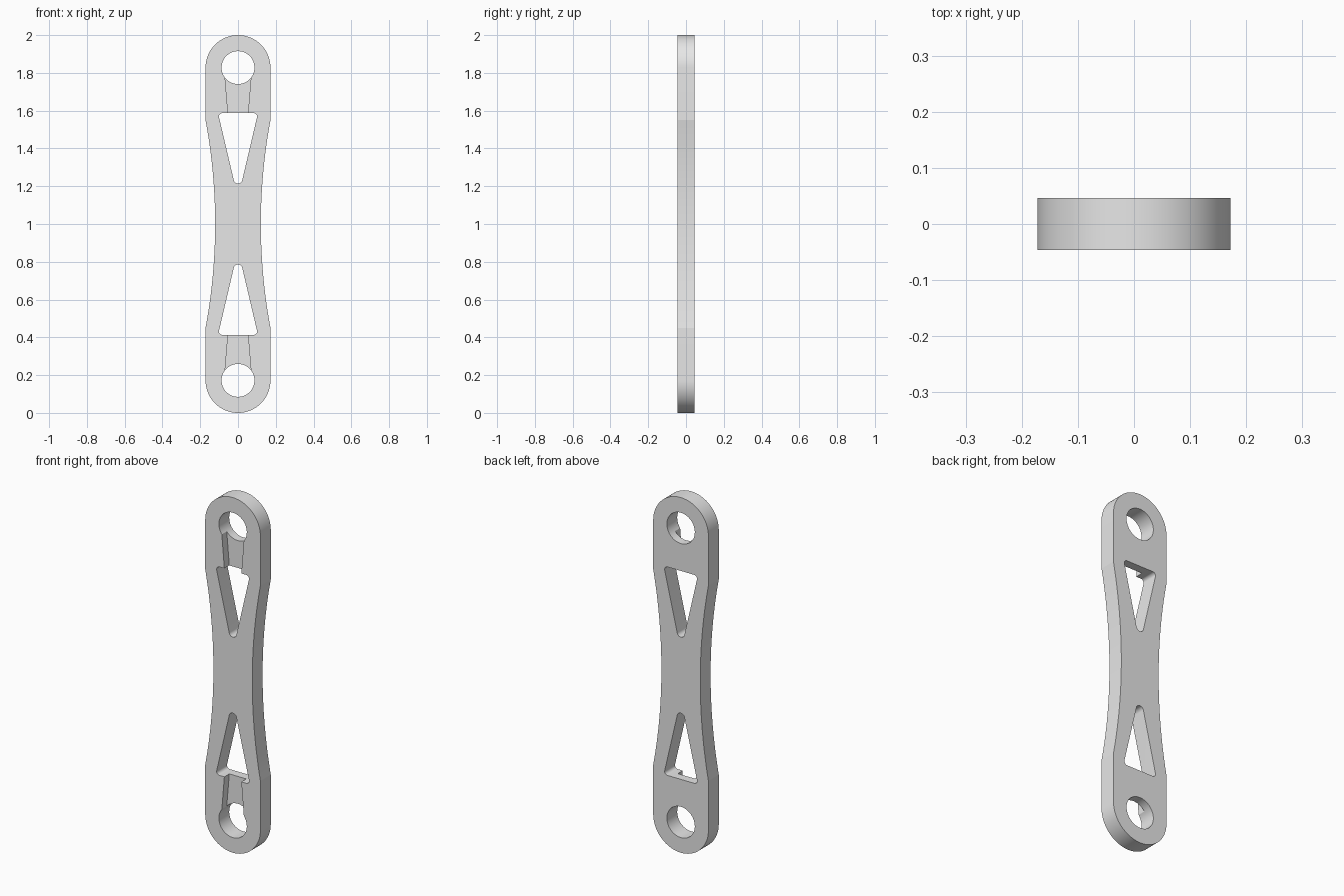
import bpy, bmesh
from math import sin, cos, pi, sqrt, radians
from mathutils import Vector
from mathutils.geometry import convex_hull_2d

if "Cube" in bpy.data.objects:
    bpy.data.objects.remove(bpy.data.objects["Cube"])

HALF_T = 0.046      # half thickness of the bar
END_R = 0.172       # radius of the rounded ends
EYE_Z = 0.828       # distance of the eyes from mid height
EYE_R = 0.087
WAIST = 0.121       # half width at mid height
SIDE_Z = 0.55       # where the waist arc meets the straight sides
GROOVE_FLOOR = -0.002

grey = bpy.data.materials.new("plain grey")
grey.use_nodes = True
grey.diffuse_color = (0.8, 0.8, 0.8, 1)
grey.node_tree.nodes["Principled BSDF"].inputs["Base Color"].default_value = (0.8, 0.8, 0.8, 1)


def circle(x, z, r, n=64):
    return [(x + r * cos(2 * pi * i / n), z + r * sin(2 * pi * i / n)) for i in range(n)]


def prism(name, outline, y0, y1):
    """Extrude an (x, z) outline, measured from mid height, from y0 to y1."""
    bm = bmesh.new()
    face = bm.faces.new([bm.verts.new((x, y0, z + 1)) for x, z in outline])
    ext = bmesh.ops.extrude_face_region(bm, geom=[face])
    verts = [v for v in ext["geom"] if isinstance(v, bmesh.types.BMVert)]
    bmesh.ops.translate(bm, verts=verts, vec=(0, y1 - y0, 0))
    bmesh.ops.recalc_face_normals(bm, faces=bm.faces)
    mesh = bpy.data.meshes.new(name)
    bm.to_mesh(mesh)
    bm.free()
    mesh.materials.append(grey)
    obj = bpy.data.objects.new(name, mesh)
    bpy.context.collection.objects.link(obj)
    return obj


# Bar outline: rounded ends, straight shoulders, concave waist
sag = END_R - WAIST
arc_r = (SIDE_Z ** 2 + sag ** 2) / (2 * sag)
top = [(END_R * cos(pi * i / 48), EYE_Z + END_R * sin(pi * i / 48)) for i in range(49)]
left_waist = []
for i in range(33):
    z = SIDE_Z * (i / 16 - 1)
    left_waist.append((WAIST + arc_r - sqrt(arc_r ** 2 - z ** 2), z))
half = left_waist + top
bar = prism("link_bar", half + [(-x, -z) for x, z in half], -HALF_T, HALF_T)

# Cutters for each end: eye, rounded triangular window, tapered front groove
window_points = [Vector(p) for p in circle(0, 0.237, 0.023)
                 + circle(0.083, 0.569, 0.018) + circle(-0.083, 0.569, 0.018)]
window = [tuple(window_points[i]) for i in convex_hull_2d(window_points)]
groove = [(-0.049, 0.54), (0.049, 0.54), (0.073, EYE_Z), (-0.073, EYE_Z)]
cutters = []
for end, s in (("upper", 1), ("lower", -1)):
    for part, shape, back in (("eye", circle(0, EYE_Z, EYE_R), 0.1),
                              ("window", window, 0.1),
                              ("groove", groove, GROOVE_FLOOR)):
        cutters.append(prism(f"{end}_{part}_cutter", [(x, s * z) for x, z in shape], -0.1, back))

bpy.ops.object.select_all(action="DESELECT")
bpy.context.view_layer.objects.active = bar
bar.select_set(True)
for cutter in cutters:
    mod = bar.modifiers.new(cutter.name, "BOOLEAN")
    mod.operation = "DIFFERENCE"
    mod.solver = "EXACT"
    mod.object = cutter
    bpy.ops.object.modifier_apply(modifier=mod.name)
    bpy.data.objects.remove(cutter)

bpy.ops.object.shade_smooth_by_angle(angle=radians(8))
